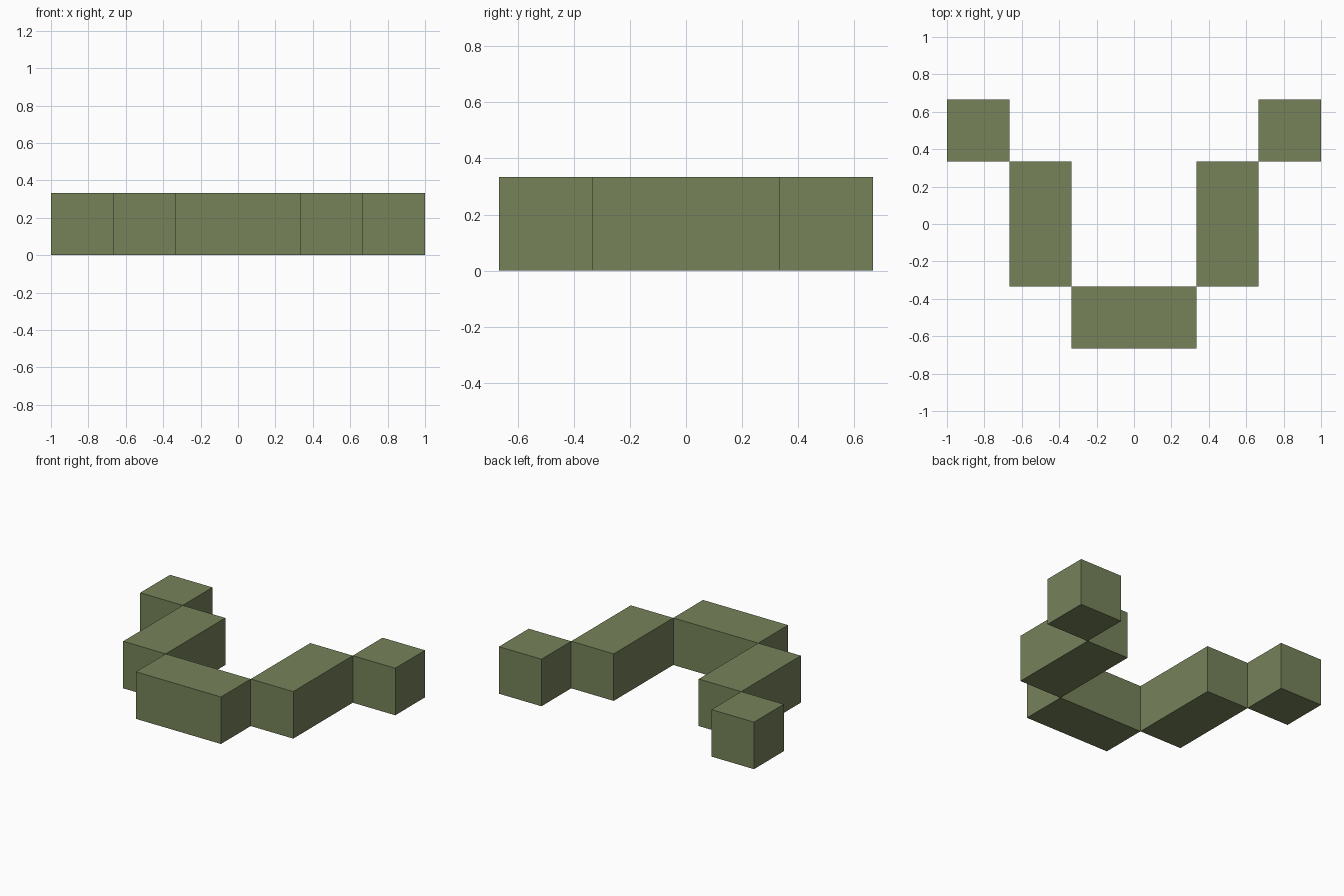
import bpy
import bmesh

if "Cube" in bpy.data.objects:
    bpy.data.objects.remove(bpy.data.objects["Cube"])

U = 1 / 3  # edge length of one cube unit

mat = bpy.data.materials.new("olive_green")
mat.diffuse_color = (0.181, 0.223, 0.102, 1.0)
mat.use_nodes = True
mat.node_tree.nodes["Principled BSDF"].inputs["Base Color"].default_value = mat.diffuse_color


def block(name, x, y, width, depth):
    """Box one unit tall, standing on the ground; all values in cube units."""
    bm = bmesh.new()
    bmesh.ops.create_cube(bm, size=1)
    for v in bm.verts:
        v.co.x *= width * U
        v.co.y *= depth * U
        v.co.z *= U
    mesh = bpy.data.meshes.new(name)
    bm.to_mesh(mesh)
    bm.free()
    mesh.materials.append(mat)
    obj = bpy.data.objects.new(name, mesh)
    obj.location = (x * U, y * U, U / 2)
    bpy.context.collection.objects.link(obj)


# Front bar at the bottom of the curve
block("front_bar", 0, -1.5, 2, 1)

# Mirrored side bars and end cubes, touching corner to corner
for side, s in (("left", -1), ("right", 1)):
    block(side + "_side_bar", s * 1.5, 0, 1, 2)
    block(side + "_end_cube", s * 2.5, 1.5, 1, 1)
